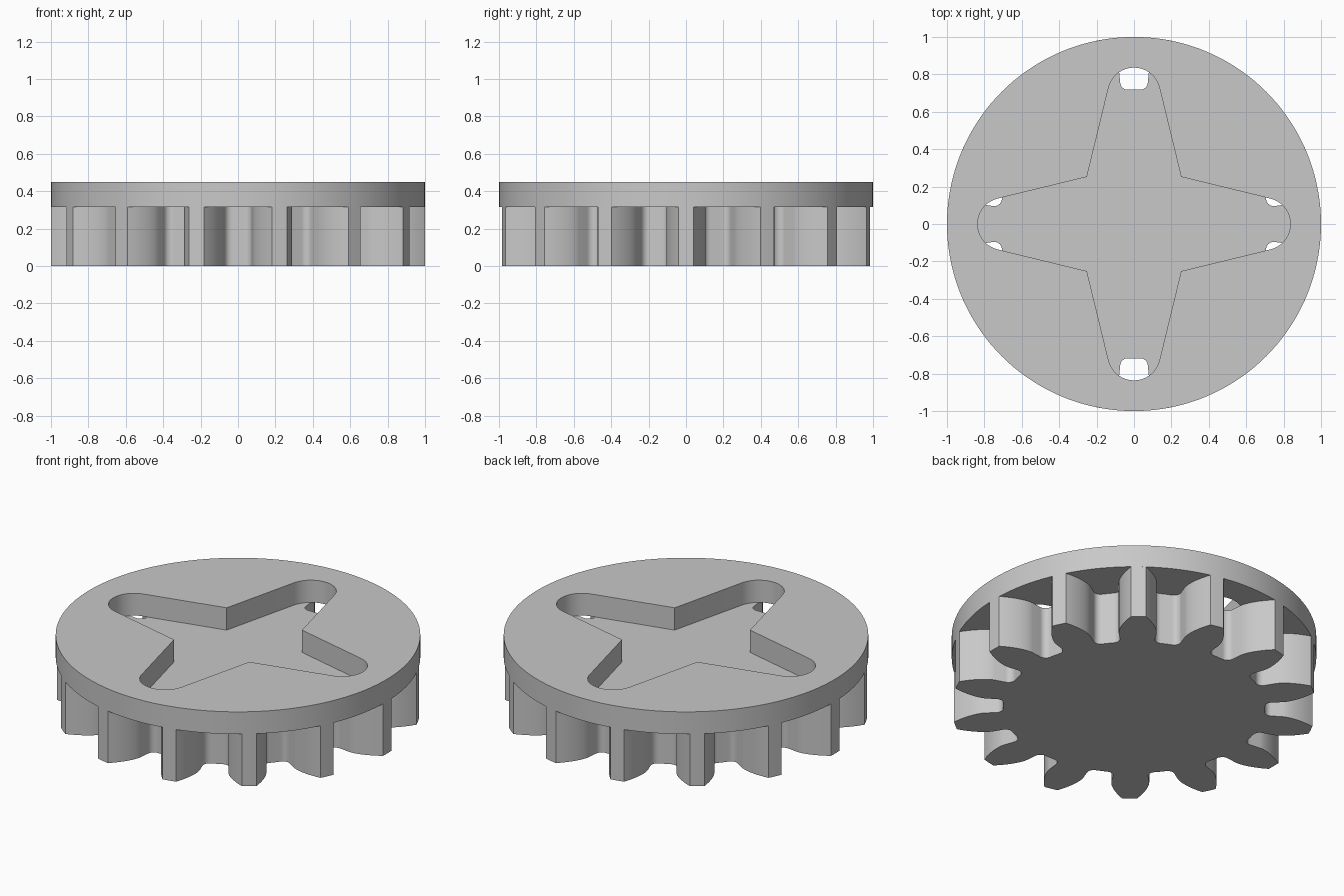
import bpy
import bmesh
from math import pi, sin, cos, tan, acos, asin, atan2, radians, hypot
from mathutils import Matrix, Vector

cube = bpy.data.objects.get("Cube")
if cube:
    bpy.data.objects.remove(cube, do_unlink=True)

GEAR_TOP, TOTAL_HEIGHT = 0.315, 0.45

grey = bpy.data.materials.new("plain_grey")
grey.use_nodes = True
grey.diffuse_color = (0.58, 0.58, 0.58, 1)
grey.node_tree.nodes["Principled BSDF"].inputs["Base Color"].default_value = grey.diffuse_color


def polar(r, a):
    return Vector((r * cos(a), r * sin(a)))


def repeat(points, count):
    """Copy a run of points around the centre into one closed loop."""
    return [Matrix.Rotation(2 * pi * i / count, 2) @ p for i in range(count) for p in points]


def prism(name, loops, z0, z1):
    """Extrude an outline, with optional inner loops as holes."""
    bm = bmesh.new()
    for loop in loops:
        verts = [bm.verts.new((p.x, p.y, z0)) for p in loop]
        for i, v in enumerate(verts):
            bm.edges.new((verts[i - 1], v))
    bmesh.ops.triangle_fill(bm, edges=bm.edges[:], use_beauty=True)
    result = bmesh.ops.extrude_face_region(bm, geom=bm.faces[:], use_keep_orig=True)
    top = [g for g in result["geom"] if isinstance(g, bmesh.types.BMVert)]
    bmesh.ops.translate(bm, verts=top, vec=(0, 0, z1 - z0))
    bmesh.ops.recalc_face_normals(bm, faces=bm.faces[:])
    mesh = bpy.data.meshes.new(name)
    bm.to_mesh(mesh)
    bm.free()
    mesh.materials.append(grey)
    obj = bpy.data.objects.new(name, mesh)
    bpy.context.collection.objects.link(obj)
    bpy.ops.object.select_all(action="DESELECT")
    obj.select_set(True)
    bpy.context.view_layer.objects.active = obj
    bpy.ops.object.shade_smooth_by_angle(angle=radians(30))
    return obj


# Gear tooth: involute flank, radial foot and rounded root
TEETH = 14
module = 2 / (TEETH + 2)
pitch_r = module * TEETH / 2
base_r = pitch_r * cos(radians(20))
root_r = pitch_r - 1.25 * module
fillet = 0.04


def involute(a):
    return tan(a) - a


foot = pi / (2 * TEETH) + involute(radians(20))
flank = []
for i in range(11):
    r = 1 + (base_r - 1) * i / 10
    flank.append(polar(r, foot - involute(acos(min(1, base_r / r)))))
centre_angle = foot + asin(fillet / (root_r + fillet))
centre = polar(root_r + fillet, centre_angle)
start, end = foot - pi / 2, centre_angle - pi
for i in range(9):
    flank.append(centre + polar(fillet, start + (end - start) * i / 8))
mirrored = [Vector((p.x, -p.y)) for p in reversed(flank)]
root_middle = polar(root_r, pi / TEETH)
tooth = mirrored + [Vector((1, 0))] + flank + [root_middle]
prism("gear", [repeat(tooth, TEETH)], 0, GEAR_TOP)

# Cover disc with a four-armed star opening
ARM_R, ARM_CENTRE, CORNER = 0.14, 0.696, 0.252
dx, dy = CORNER - ARM_CENTRE, CORNER
tangent = atan2(dy, dx) - acos(ARM_R / hypot(dx, dy))
arm = [Vector((ARM_CENTRE, 0)) + polar(ARM_R, tangent * (i / 12 - 1)) for i in range(25)]
arm.append(Vector((CORNER, CORNER)))
star = repeat(arm, 4)
rim = repeat([Vector((1, 0))], 144)
prism("cover_disc", [rim, star], GEAR_TOP, TOTAL_HEIGHT)
